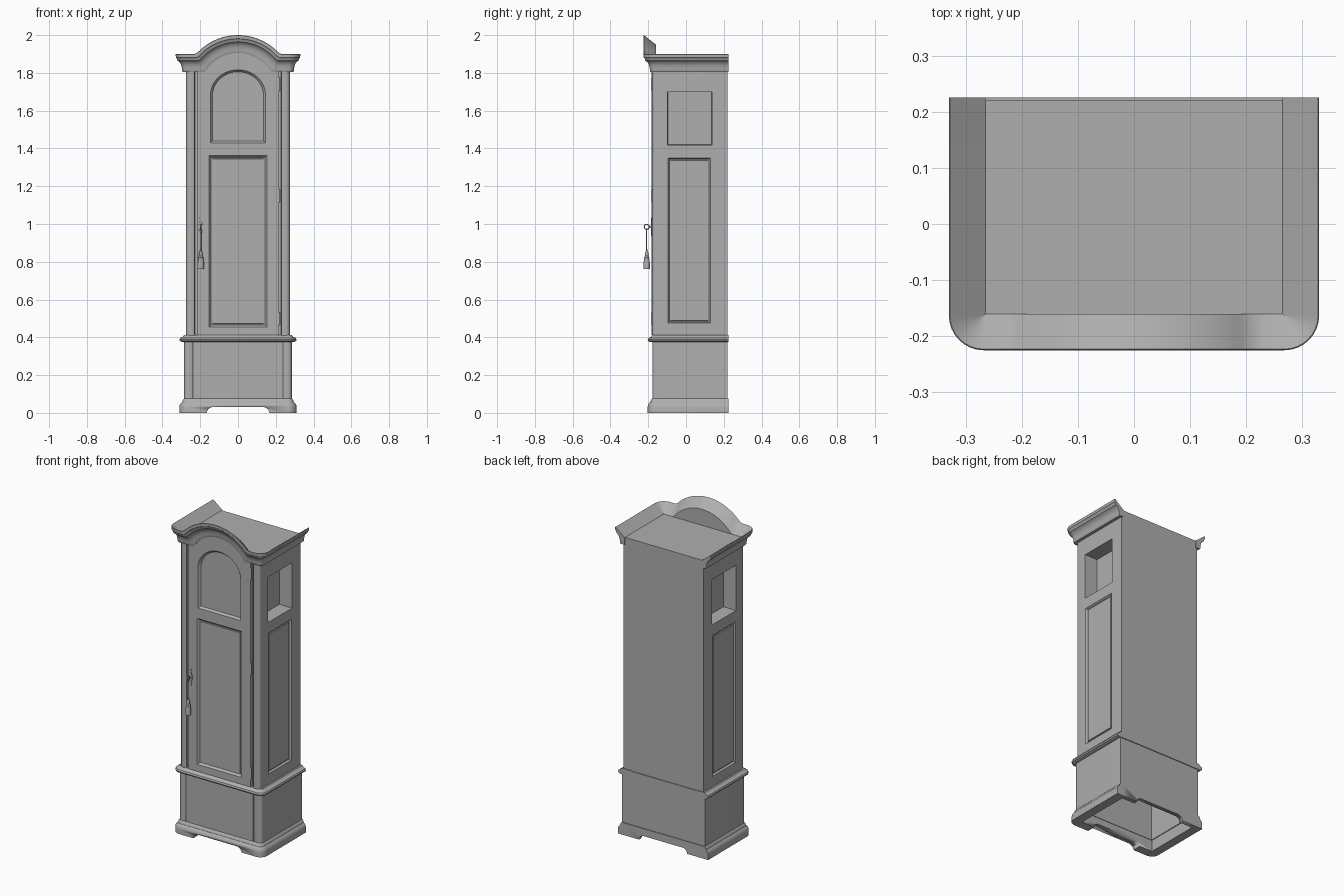
import bpy, bmesh, math

if "Cube" in bpy.data.objects:
    bpy.data.objects.remove(bpy.data.objects["Cube"])

BACK = 0.225
wood = bpy.data.materials.new("wood")
wood.diffuse_color = (0.43, 0.43, 0.43, 1)
wood.use_nodes = True
wood.node_tree.nodes["Principled BSDF"].inputs["Base Color"].default_value = wood.diffuse_color


def finish(name, bm, angle=35):
    bmesh.ops.recalc_face_normals(bm, faces=bm.faces)
    me = bpy.data.meshes.new(name)
    bm.to_mesh(me)
    bm.free()
    ob = bpy.data.objects.new(name, me)
    bpy.context.collection.objects.link(ob)
    smooth(ob, angle)
    return ob


def smooth(ob, angle=35):
    if not ob.data.materials:
        ob.data.materials.append(wood)
    bpy.ops.object.select_all(action='DESELECT')
    bpy.context.view_layer.objects.active = ob
    ob.select_set(True)
    bpy.ops.object.shade_smooth_by_angle(angle=math.radians(angle))


def loft(name, rings, angle=35):
    """Skin closed rings of points and cap both ends."""
    bm = bmesh.new()
    vs = [[bm.verts.new(p) for p in r] for r in rings]
    n = len(rings[0])
    for a, b in zip(vs, vs[1:]):
        for i in range(n):
            j = (i + 1) % n
            bm.faces.new((a[i], a[j], b[j], b[i]))
    bm.faces.new(vs[0])
    bm.faces.new(vs[-1])
    return finish(name, bm, angle)


def prism(name, pts, axis, w0, w1, inset=0.0):
    """Extrude a 2D outline along an axis; the w1 end is shrunk by inset."""
    us, vs = zip(*pts)
    cu, cv = (min(us) + max(us)) / 2, (min(vs) + max(vs)) / 2
    fu = 1 - 2 * inset / (max(us) - min(us))
    fv = 1 - 2 * inset / (max(vs) - min(vs))
    end = [(cu + (u - cu) * fu, cv + (v - cv) * fv) for u, v in pts]
    place = {'x': lambda u, v, w: (w, u, v),
             'y': lambda u, v, w: (u, w, v),
             'z': lambda u, v, w: (u, v, w)}[axis]
    return loft(name, [[place(u, v, w0) for u, v in pts],
                       [place(u, v, w1) for u, v in end]])


def rect(u0, u1, v0, v1):
    return [(u0, v0), (u1, v0), (u1, v1), (u0, v1)]


def cut(ob, cutter):
    cutter.hide_render = True
    m = ob.modifiers.new("cut", 'BOOLEAN')
    m.operation, m.solver, m.object = 'DIFFERENCE', 'EXACT', cutter
    bpy.context.view_layer.objects.active = ob
    # keep the cut ahead of any smoothing modifier
    bpy.ops.object.modifier_move_to_index(modifier="cut", index=0)
    bpy.ops.object.modifier_apply(modifier="cut")
    bpy.data.objects.remove(cutter)


def arch_z(x, h, base=1.805, centre=1.705, r0=0.2, k=0.015):
    """Height of the cornice line: level, rising over a central arch."""
    a, b = base + h, centre + math.sqrt(max((r0 + h) ** 2 - x * x, 0))
    d = max(k - abs(a - b), 0) / k
    return max(a, b) + d * d * k / 4


def moulding(name, prof, hx, yf, zf, r=0.012, n=1):
    """Sweep a profile round left side, front and right side."""
    half = [(hx - r) * i / n for i in range(n + 1)]
    right = [(x, yf, 0, -1) for x in half]
    for i in range(1, 9):
        a = math.pi / 2 * i / 8
        right.append((hx - r + r * math.sin(a), yf + r - r * math.cos(a),
                      math.sin(a), -math.cos(a)))
    right.append((hx, BACK, 1, 0))
    path = [(-x, y, -nx, ny) for x, y, nx, ny in right[:0:-1]] + right
    return loft(name, [[(x + o * nx, y + o * ny, zf(x + o * nx, h)) for o, h in prof]
                       for x, y, nx, ny in path])


def case_outline(hx, yf, yc):
    """Plan of a case: front at yf, grooved corner posts with fronts at yc."""
    r = 0.022
    corner = [(hx - 0.056, yf), (hx - 0.054, yf + 0.006), (hx - 0.047, yf + 0.006),
              (hx - 0.045, yc + 0.003), (hx - 0.040, yc)]
    for i in range(7):
        a = math.pi / 2 * i / 6
        corner.append((hx - r + r * math.sin(a), yc + r - r * math.cos(a)))
    corner += [(hx, 0.22)]
    return corner + [(-x, y) for x, y in corner[::-1]]


# Plinth with feet cut out at front and back
plinth_prof = [(-0.03, 0), (0.025, 0), (0.025, 0.03), (0.023, 0.043), (0.016, 0.053),
               (0.01, 0.058), (0.008, 0.068), (0.0, 0.076), (-0.03, 0.076)]
plinth = moulding("plinth", plinth_prof, 0.285, -0.178, lambda x, h: h, r=0.02)
plinth_back = prism("plinth_back", rect(-0.28, 0.28, 0, 0.076), 'y', 0.2, BACK)
foot_gap = [(-0.17, -0.02), (-0.165, 0.005), (-0.158, 0.02), (-0.14, 0.03)]
foot_gap += [(-x, z) for x, z in foot_gap[::-1]]
for part in (plinth, plinth_back):
    cut(part, prism("foot_cutter", foot_gap, 'y', -0.4, 0.4))

# Lower case, hollow from below
lower_case = prism("lower_case", case_outline(0.285, -0.178, -0.178), 'z', 0.07, 0.385)
cut(lower_case, prism("hollow_cutter", rect(-0.25, 0.25, -0.145, 0.2), 'z', 0.0, 0.36))
smooth(lower_case)

# Waist moulding, with a plain bar across the back
waist_prof = [(-0.06, 0.375), (0.012, 0.375), (0.022, 0.38), (0.025, 0.388), (0.021, 0.397),
              (0.008, 0.402), (0.0, 0.412), (-0.06, 0.412)]
moulding("waist_moulding", waist_prof, 0.285, -0.178, lambda x, h: h, r=0.02)
prism("waist_back", rect(-0.28, 0.28, 0.376, 0.41), 'y', 0.2, BACK)

# Upper case with side panels and side window pockets
upper_case = prism("upper_case", case_outline(0.275, -0.166, -0.18), 'z', 0.38, 1.85)
for s in (-1, 1):
    cut(upper_case, prism("panel_cutter", rect(-0.098, 0.133, 0.472, 1.353), 'x',
                          s * 0.279, s * 0.264, 0.01))
    cut(upper_case, prism("window_cutter", rect(-0.098, 0.138, 1.418, 1.70), 'x',
                          s * 0.28, s * 0.19, 0.002))
    # raised field inside the side panel
    prism("side_panel", rect(-0.085, 0.12, 0.485, 1.34), 'x', s * 0.255, s * 0.27, 0.004)
smooth(upper_case)

# Cornice with the arched pediment; its top slopes back down to the roof
cornice_prof = [(-0.015, 0.0), (0.013, 0.0), (0.016, 0.006), (0.017, 0.018), (0.020, 0.034),
                (0.026, 0.048), (0.036, 0.057), (0.041, 0.06), (0.043, 0.07),
                (0.049, 0.076), (0.05, 0.093), (0.048, 0.095), (-0.015, 0.045)]
moulding("cornice", cornice_prof, 0.28, -0.175, arch_z, r=0.012, n=40)

# Arched door with a moulded window and lower panel
N = 40
xs = [-0.215 + 0.43 * i / N for i in range(N + 1)]
door_pts = [(0.215, 0.412), (-0.215, 0.412)] + [(x, arch_z(x, 0.006)) for x in xs]
door = prism("door", door_pts[::-1], 'y', -0.1605, -0.183)


def window(w, z0, spring, top):
    pts = [(w, z0)]
    for i in range(25):
        a = math.pi * i / 24
        pts.append((w * math.cos(a), spring + (top - spring) * math.sin(a)))
    return pts + [(-w, z0)]


cut(door, prism("door_window_cutter", window(0.15, 1.425, 1.68, 1.82), 'y', -0.187, -0.17, 0.014))
cut(door, prism("door_panel_cutter", rect(-0.156, 0.156, 0.452, 1.366), 'y', -0.187, -0.17, 0.014))
smooth(door)
prism("door_panel", rect(-0.137, 0.137, 0.47, 1.348), 'y', -0.166, -0.174, 0.003)

# Door hinges
for z in (0.5, 1.15, 1.74):
    bpy.ops.mesh.primitive_cylinder_add(vertices=12, radius=0.005, depth=0.07,
                                        location=(0.218, -0.181, z))
    bpy.context.object.name = "hinge"
    smooth(bpy.context.object)

# Key plate, key and tassel
KX, KY = -0.197, -0.208
plate = [(0.004, 0.05), (0.008, 0.042), (0.005, 0.03), (0.012, 0.012),
         (0.012, -0.012), (0.005, -0.03), (0.008, -0.042), (0.004, -0.05)]
plate += [(-u, v) for u, v in plate[::-1]]
prism("key_plate", [(KX + u, 0.985 + v) for u, v in plate], 'y', -0.181, -0.186, 0.001)
bpy.ops.mesh.primitive_torus_add(major_radius=0.013, minor_radius=0.003, major_segments=20,
                                 minor_segments=8, location=(KX, KY, 0.985),
                                 rotation=(math.pi / 2, 0, math.pi / 2))
bpy.context.object.name = "key_bow"
smooth(bpy.context.object)
bpy.ops.mesh.primitive_cylinder_add(vertices=12, radius=0.004, depth=0.016,
                                    location=(KX, -0.189, 0.985), rotation=(math.pi / 2, 0, 0))
bpy.context.object.name = "key_shaft"
smooth(bpy.context.object)


def turned(name, prof, seg=16):
    return loft(name, [[(KX + r * math.cos(2 * math.pi * i / seg),
                         KY + r * math.sin(2 * math.pi * i / seg), z) for i in range(seg)]
                       for r, z in prof])


turned("tassel_cord", [(0.0025, 0.86), (0.0025, 0.973)], 8)
turned("tassel", [(0.017, 0.763), (0.016, 0.80), (0.013, 0.815), (0.014, 0.822), (0.009, 0.83),
                  (0.010, 0.842), (0.007, 0.852), (0.004, 0.858), (0.003, 0.868)])
